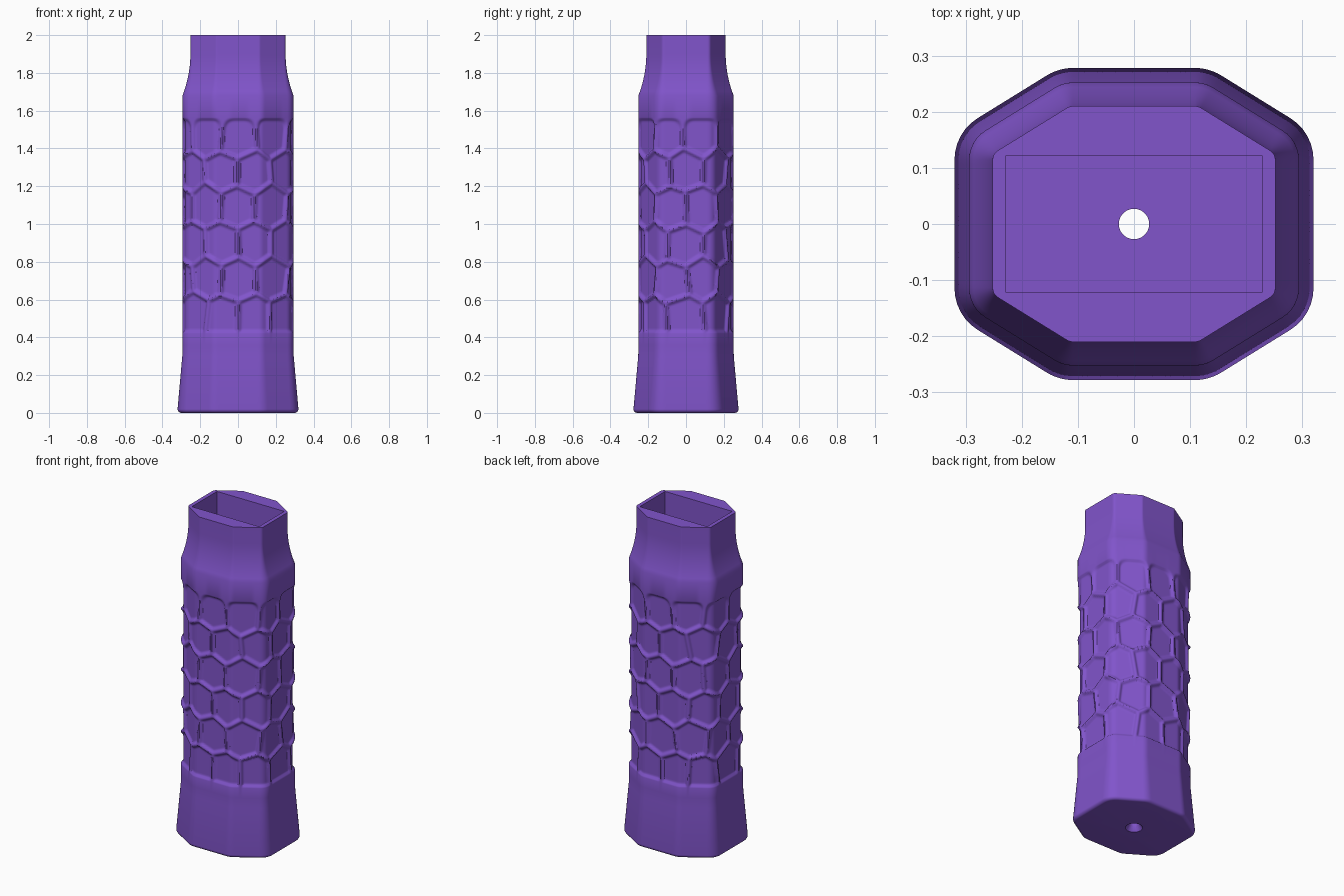
import bpy, bmesh, math, random
from mathutils import Vector

cube = bpy.data.objects.get("Cube")
if cube:
    bpy.data.objects.remove(cube, do_unlink=True)
random.seed(4)

purple = bpy.data.materials.new("purple plastic")
purple.use_nodes = True
purple.diffuse_color = (0.22, 0.09, 0.6, 1)
purple.node_tree.nodes["Principled BSDF"].inputs["Base Color"].default_value = purple.diffuse_color

# Octagonal core; every cross-section is this core offset outwards by a radius
quarter = [(0.109, 0.19), (0.232, 0.114)]
a, b = [Vector(q) for q in quarter]
core = [Vector((sx * p.x, sy * p.y)) for sx, sy, p in
        [(-1, -1, a), (1, -1, a), (1, -1, b), (1, 1, b),
         (1, 1, a), (-1, 1, a), (-1, 1, b), (-1, -1, b)]]
BODY = 0.062
EDGE_STEPS, ARC_STEPS = 28, 6


def edge_normal(i):
    d = core[(i + 1) % 8] - core[i % 8]
    return Vector((d.y, -d.x)).normalized()


# Outline samples: core point and outward normal
samples = []
for i in range(8):
    p, q, n, m = core[i], core[(i + 1) % 8], edge_normal(i), edge_normal(i + 1)
    samples += [(p.lerp(q, k / EDGE_STEPS), n) for k in range(EDGE_STEPS)]
    turn = math.acos(n.dot(m))
    start = math.atan2(n.y, n.x)
    for k in range(ARC_STEPS):
        t = start + turn * k / ARC_STEPS
        samples.append((q, Vector((math.cos(t), math.sin(t)))))

# Arc length round the body, zero at the middle of the front
points = [c + n * BODY for c, n in samples]
lengths = [-quarter[0][0]]
for p, q in zip(points, points[1:] + points[:1]):
    lengths.append(lengths[-1] + (q - p).length)
around = lengths[-1] - lengths[0]

# Staggered, jittered cell centres for the grip texture
GRIP_LOW, GRIP_HIGH, ROWS, COLUMNS = 0.42, 1.565, 6, 10
row_height = (GRIP_HIGH - GRIP_LOW) / ROWS
seeds = []
for r in range(ROWS):
    for c in range(COLUMNS):
        u = (c + 0.5 * (r % 2 == 0)) / COLUMNS * around + random.uniform(-0.02, 0.02)
        seeds.append((u, GRIP_LOW + row_height * (r + 0.5) + random.uniform(-0.02, 0.02)))


def wrap(d):
    return (d + around / 2) % around - around / 2


def smooth_min(x, y, k):
    h = max(k - abs(x - y), 0) / k
    return min(x, y) - h * h * k / 4


def recess(u, z):
    """Depth of the sunken cells, zero on the ridges between them."""
    if z <= GRIP_LOW or z >= GRIP_HIGH:
        return 0
    near = sorted((wrap(s - u) ** 2 + (t - z) ** 2, wrap(s - u), t - z)
                  for s, t in seeds if abs(t - z) < 0.35 and abs(wrap(s - u)) < 0.35)[:5]
    d0, x0, y0 = near[0]
    gap = min((d - d0) / (2 * math.hypot(x - x0, y - y0)) for d, x, y in near[1:])
    gap = smooth_min(gap, GRIP_HIGH - z, 0.05)
    gap = min(gap, z - GRIP_LOW)
    t = min(max((gap - 0.003) / 0.017, 0), 1)
    return 0.013 * t * t * (3 - 2 * t)


# Height and radius stations: rounded foot, flare, straight grip, concave neck
foot = [(0.02 - 0.02 * math.cos(t), 0.068 + 0.02 * math.sin(t))
        for t in [k * math.pi / 12 for k in range(7)]]
stations = foot + [(0.3, BODY + 0.001), (0.36, BODY)]
GRIP_RINGS = 150
stations += [(GRIP_LOW + (GRIP_HIGH - GRIP_LOW) * k / GRIP_RINGS, BODY)
             for k in range(GRIP_RINGS + 1)]
stations += [(1.68 + 0.22 * k / 10, 0.02 + (BODY - 0.02) * (1 - k / 10) ** 2)
             for k in range(11)] + [(2, 0.02)]

bm = bmesh.new()
rings = []
for z, radius in stations:
    ring = []
    for (c, n), u in zip(samples, lengths):
        p = c + n * (radius - recess(u, z))
        ring.append(bm.verts.new((p.x, p.y, z)))
    rings.append(ring)
count = len(samples)
for low, high in zip(rings, rings[1:]):
    for i in range(count):
        j = (i + 1) % count
        bm.faces.new((low[i], low[j], high[j], high[i]))
bm.faces.new(rings[0][::-1])
bm.faces.new(rings[-1])
mesh = bpy.data.meshes.new("grip_handle")
bm.to_mesh(mesh)
bm.free()
handle = bpy.data.objects.new("grip_handle", mesh)
bpy.context.collection.objects.link(handle)
mesh.materials.append(purple)


def cut(cutter):
    """Subtract a helper solid from the handle and discard the helper."""
    cutter.data.materials.append(purple)
    cutter.hide_render = True
    bpy.ops.object.select_all(action='DESELECT')
    bpy.context.view_layer.objects.active = handle
    handle.select_set(True)
    mod = handle.modifiers.new("cut", 'BOOLEAN')
    mod.operation, mod.solver, mod.object = 'DIFFERENCE', 'EXACT', cutter
    bpy.ops.object.modifier_apply(modifier=mod.name)
    bpy.data.objects.remove(cutter, do_unlink=True)


# Rectangular socket open at the top
FLOOR = 0.12
bpy.ops.mesh.primitive_cube_add(size=1, location=(0, 0, FLOOR + 1))
socket = bpy.context.object
socket.scale = (0.456, 0.244, 2)
cut(socket)

# Screw hole through the floor, then its countersink underneath
bpy.ops.mesh.primitive_cylinder_add(vertices=48, radius=0.027, depth=0.4, location=(0, 0, 0.1))
cut(bpy.context.object)
bpy.ops.mesh.primitive_cone_add(vertices=48, radius1=0.055, radius2=0.02, depth=0.05,
                                location=(0, 0, 0.015))
cut(bpy.context.object)

bpy.ops.object.select_all(action='DESELECT')
handle.select_set(True)
bpy.context.view_layer.objects.active = handle
bpy.ops.object.shade_smooth_by_angle(angle=math.radians(35))
